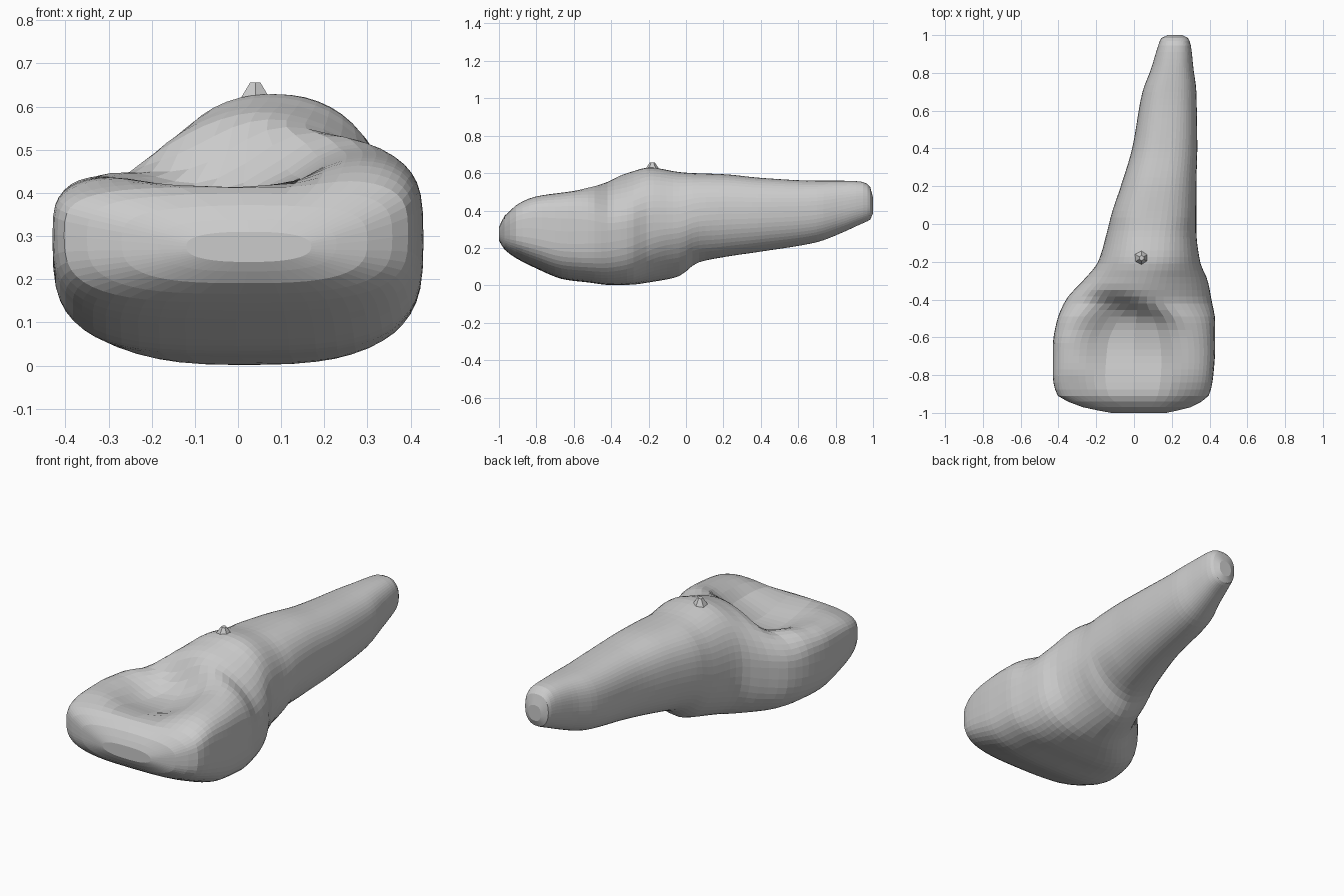
import bpy, bmesh, math

if "Cube" in bpy.data.objects:
    bpy.data.objects.remove(bpy.data.objects["Cube"])

# Stations along the body: y, x min, x max, z min, z max, top exponent, bottom exponent, scoop depth
ROWS = [
    (-1.00, -0.12, 0.17, 0.24, 0.31, 2.5, 2.5, 0.00),
    (-0.97, -0.27, 0.30, 0.19, 0.38, 3.2, 3.0, 0.00),
    (-0.90, -0.41, 0.40, 0.14, 0.455, 3.8, 3.2, 0.03),
    (-0.80, -0.43, 0.42, 0.09, 0.50, 4.0, 3.3, 0.09),
    (-0.65, -0.43, 0.43, 0.03, 0.525, 3.8, 3.3, 0.14),
    (-0.52, -0.41, 0.43, 0.015, 0.55, 3.0, 3.3, 0.14),
    (-0.40, -0.36, 0.41, 0.00, 0.58, 1.9, 3.1, 0.01),
    (-0.30, -0.27, 0.39, 0.00, 0.605, 1.9, 2.9, 0.00),
    (-0.20, -0.19, 0.35, 0.012, 0.632, 2.2, 2.5, 0.00),
    (-0.03, -0.14, 0.33, 0.045, 0.605, 2.4, 2.0, 0.00),
    (0.05, -0.12, 0.33, 0.115, 0.60, 2.5, 2.0, 0.00),
    (0.20, -0.07, 0.33, 0.15, 0.595, 2.5, 2.1, 0.00),
    (0.40, -0.01, 0.335, 0.18, 0.575, 2.5, 2.1, 0.00),
    (0.70, 0.045, 0.33, 0.23, 0.56, 2.5, 2.2, 0.00),
    (0.82, 0.09, 0.315, 0.275, 0.56, 2.5, 2.2, 0.00),
    (0.95, 0.13, 0.30, 0.335, 0.555, 2.5, 2.3, 0.00),
    (0.985, 0.145, 0.285, 0.352, 0.525, 2.5, 2.3, 0.00),
    (1.00, 0.18, 0.255, 0.385, 0.47, 2.5, 2.3, 0.00),
]


def station(y):
    """Smoothly interpolate the stations (Hermite with limited slopes)."""
    y = min(max(y, -1), 1)
    i = 0
    while i < len(ROWS) - 2 and y > ROWS[i + 1][0]:
        i += 1
    a, b = ROWS[i], ROWS[i + 1]
    h = b[0] - a[0]
    t = (y - a[0]) / h

    def slope(k, c):
        if k == 0 or k == len(ROWS) - 1:
            return (b[c] - a[c]) / h
        p, q, r = ROWS[k - 1], ROWS[k], ROWS[k + 1]
        s0 = (q[c] - p[c]) / (q[0] - p[0])
        s1 = (r[c] - q[c]) / (r[0] - q[0])
        return 2 * s0 * s1 / (s0 + s1) if s0 * s1 > 0 else 0

    return [a[c] * (2*t**3 - 3*t*t + 1) + b[c] * (3*t*t - 2*t**3)
            + h * slope(i, c) * (t**3 - 2*t*t + t)
            + h * slope(i + 1, c) * (t**3 - t*t) for c in range(1, 8)]


def spow(v, p):
    return math.copysign(abs(v) ** p, v)


def ring(y, sides=52):
    x0, x1, z0, z1, nt, nb, _ = station(y)
    cx, rx = (x0 + x1) / 2, (x1 - x0) / 2
    mid = z0 + (z1 - z0) * 0.52
    crown = min(1, max(0, (-0.35 - y) / 0.2)) * min(1, (y + 1) / 0.15)
    neck = math.exp(-((y + 0.1) / 0.16) ** 2)
    pts = []
    for k in range(sides):
        a = 2 * math.pi * k / sides
        c, s = math.cos(a), math.sin(a)
        n = nt if s > 0 else nb
        x = cx + rx * spow(c, 2 / n)
        if s > 0:
            up = s ** (2 / n)
            z = mid + (z1 - mid) * up
            # lower left shoulder and scooped hollow with a slanted rear lip
            z -= crown * 0.055 * up * min(1, max(0, (0.25 - x) / 0.4))
            dip = station(y + 0.4 * (x - 0.05))[6]
            z -= dip * up * math.exp(-((x + 0.04) / 0.21) ** 2)
        else:
            down = abs(s) ** (2 / n)
            z = mid - (mid - z0) * down
            # underside rises towards the right at the neck
            z += neck * down * 0.25 * max(0, x - cx + 0.03)
        pts.append((x, y, z))
    return pts


# Tooth body: crown and root in one loft
ys = [-1, -0.988, -0.97, -0.94] + [-0.91 + 0.035 * i for i in range(54)] + [0.97, 0.985, 1]
bm = bmesh.new()
loops = [[bm.verts.new(p) for p in ring(y)] for y in ys]
for a, b in zip(loops, loops[1:]):
    for k in range(len(a)):
        j = (k + 1) % len(a)
        bm.faces.new((a[k], a[j], b[j], b[k]))
bm.faces.new(loops[0])
bm.faces.new(loops[-1])
# Soften the row joints
inner = [v for ring_verts in loops[2:-2] for v in ring_verts]
for _ in range(2):
    bmesh.ops.smooth_vert(bm, verts=inner, factor=0.4, use_axis_x=False, use_axis_y=False, use_axis_z=True)
bmesh.ops.recalc_face_normals(bm, faces=bm.faces)
mesh = bpy.data.meshes.new("tooth_body")
bm.to_mesh(mesh)
bm.free()
body = bpy.data.objects.new("tooth_body", mesh)
bpy.context.collection.objects.link(body)

# Small nub on the highest point of the neck
bpy.ops.mesh.primitive_cone_add(vertices=6, radius1=0.045, radius2=0.014, depth=0.045,
                                location=(0.04, -0.18, 0.633))
bpy.context.object.name = "neck_nub"
